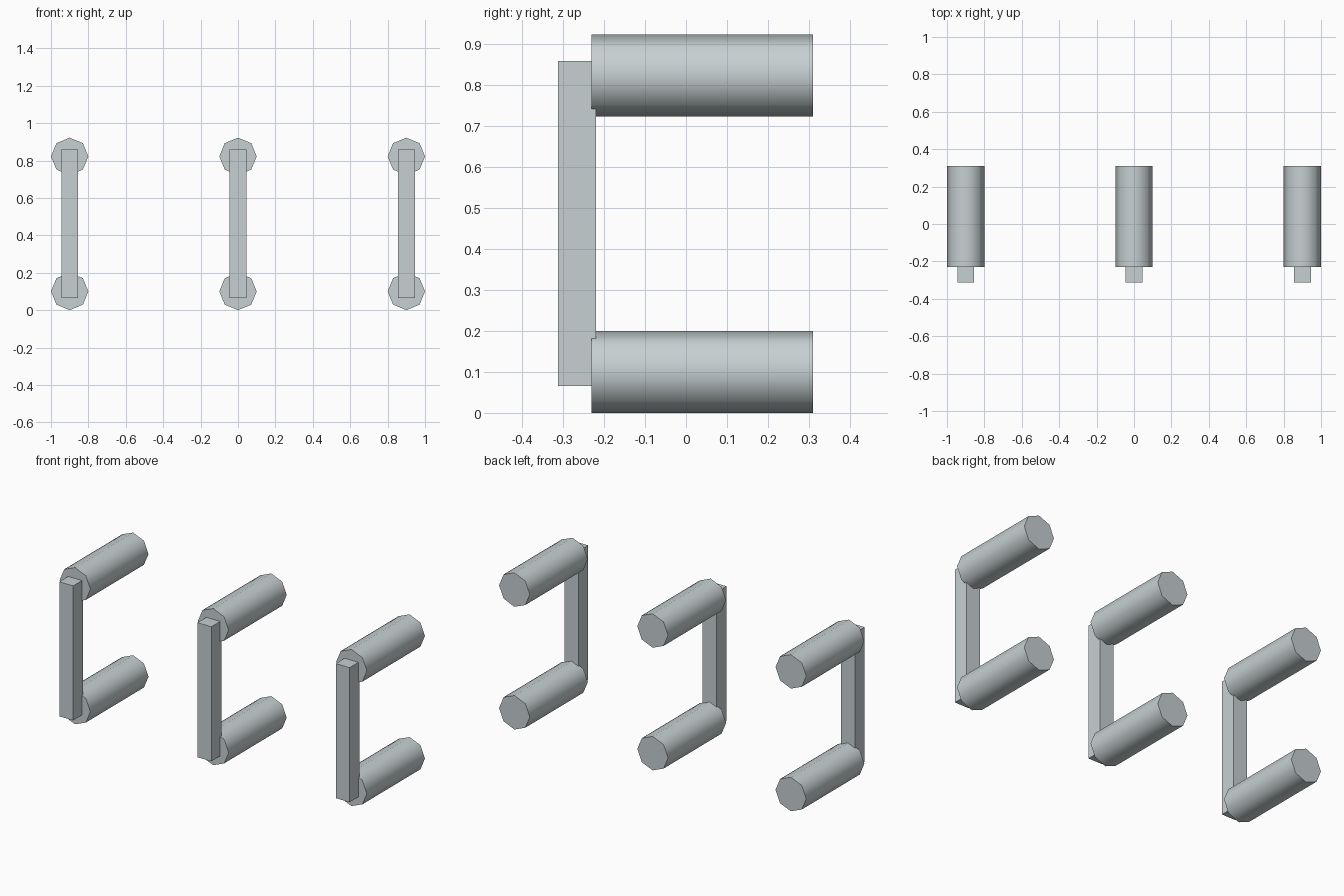
import bpy
import math

cube = bpy.data.objects.get("Cube")
if cube:
    bpy.data.objects.remove(cube, do_unlink=True)

# Single pale grey metal
metal = bpy.data.materials.new("pale_grey_metal")
metal.use_nodes = True
color = (0.57, 0.63, 0.64, 1.0)
metal.diffuse_color = color
metal.node_tree.nodes["Principled BSDF"].inputs["Base Color"].default_value = color

ROD_RADIUS = 0.1
ROD_FRONT, ROD_BACK = -0.23, 0.31
ROD_HEIGHTS = {"lower": 0.1, "upper": 0.822}


def finish(name):
    obj = bpy.context.object
    obj.name = obj.data.name = name
    obj.data.materials.append(metal)
    return obj


def add_rod(name, x, z):
    """Eight-sided rod running front to back, smooth around its side."""
    bpy.ops.mesh.primitive_cylinder_add(
        vertices=8, radius=ROD_RADIUS, depth=ROD_BACK - ROD_FRONT,
        location=(x, (ROD_FRONT + ROD_BACK) / 2, z),
        rotation=(math.pi / 2, 0, 0))
    finish(name)
    bpy.ops.object.transform_apply(location=False, rotation=True, scale=False)
    bpy.ops.object.shade_smooth_by_angle(angle=math.radians(60))


def add_bar(name, x, low, high):
    """Box spanning two (x offset, y, z) corners."""
    center = [(a + b) / 2 for a, b in zip(low, high)]
    bpy.ops.mesh.primitive_cube_add(size=1, location=(x + center[0], center[1], center[2]))
    obj = finish(name)
    obj.scale = [b - a for a, b in zip(low, high)]
    bpy.ops.object.transform_apply(location=False, rotation=False, scale=True)


# Three identical handles: an upright grip bar on two rods
for side, x in (("right", -0.9), ("middle", 0.0), ("left", 0.9)):
    add_bar(f"{side}_grip_bar", x, (-0.045, -0.312, 0.066), (0.045, -0.22, 0.858))
    for level, z in ROD_HEIGHTS.items():
        add_rod(f"{side}_{level}_rod", x, z)
